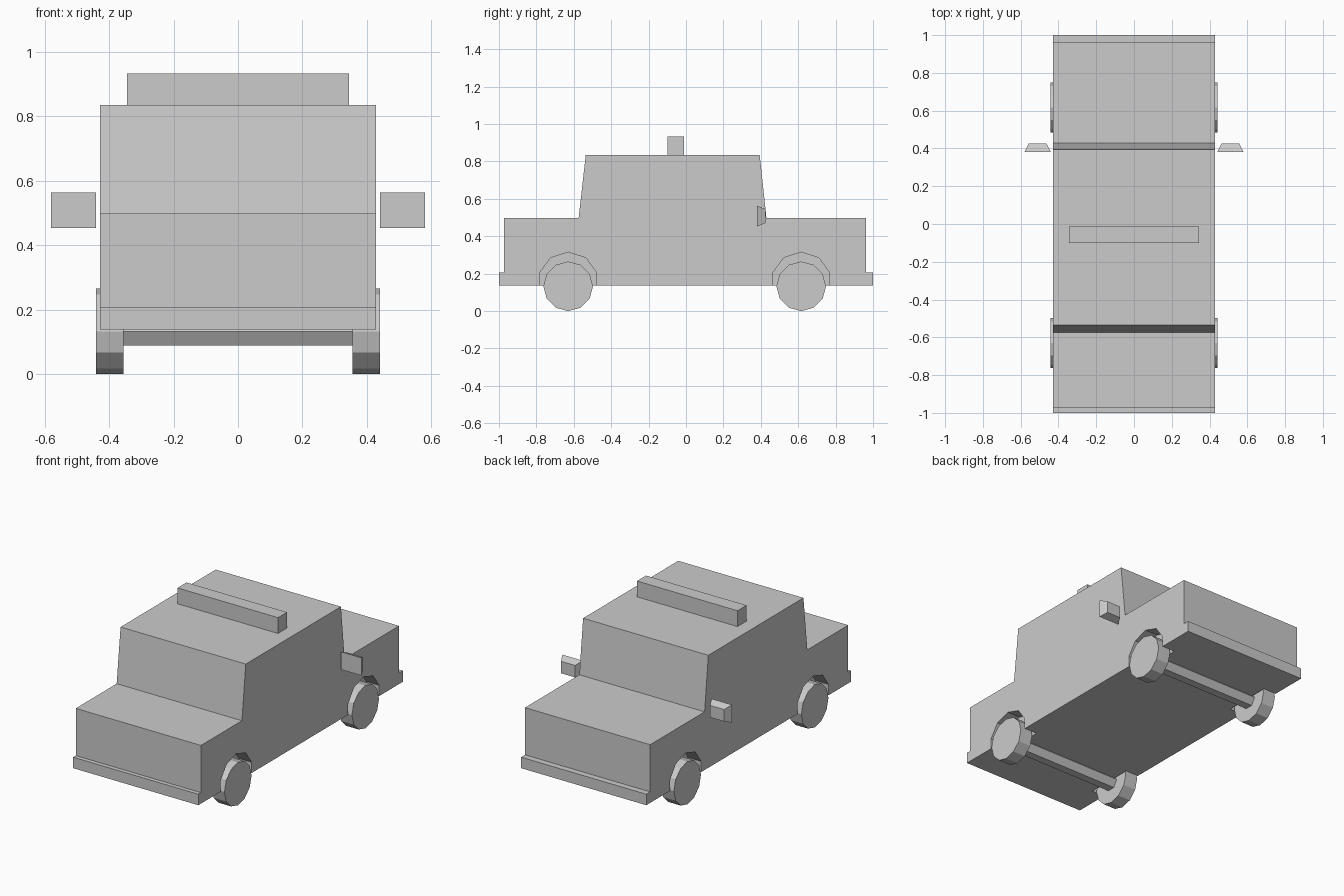
import bpy, bmesh
from math import sin, cos, tau

if "Cube" in bpy.data.objects:
    bpy.data.objects.remove(bpy.data.objects["Cube"])


def make_object(name, bm):
    bmesh.ops.recalc_face_normals(bm, faces=bm.faces)
    mesh = bpy.data.meshes.new(name)
    bm.to_mesh(mesh)
    bm.free()
    obj = bpy.data.objects.new(name, mesh)
    bpy.context.collection.objects.link(obj)
    return obj


def prism(name, profile, x0, x1):
    """Extrude a (y, z) outline from x0 to x1."""
    bm = bmesh.new()
    face = bm.faces.new([bm.verts.new((x0, y, z)) for y, z in profile])
    ext = bmesh.ops.extrude_face_region(bm, geom=[face])
    moved = [v for v in ext["geom"] if isinstance(v, bmesh.types.BMVert)]
    bmesh.ops.translate(bm, verts=moved, vec=(x1 - x0, 0, 0))
    return make_object(name, bm)


def ngon(y, z, r, sides, turn=0.0):
    angles = [turn + tau * i / sides for i in range(sides)]
    return [(y + r * cos(a), z + r * sin(a)) for a in angles]


# Body with bumpers, hood, cabin and trunk as one side profile
body = prism("body", [
    (-1.0, 0.138), (1.0, 0.138), (1.0, 0.206), (0.962, 0.206),
    (0.962, 0.498), (0.43, 0.498), (0.394, 0.834), (-0.536, 0.834),
    (-0.574, 0.498), (-0.974, 0.498), (-0.974, 0.206), (-1.0, 0.206),
], -0.4285, 0.4285)

WHEEL_R = 0.1325
for end, y in (("front", -0.63), ("rear", 0.616)):
    # Axle
    prism(end + "_axle", ngon(y, WHEEL_R, 0.05, 6), -0.36, 0.36)
    for side, s in (("right", 1), ("left", -1)):
        # Wheel
        wheel = prism(f"{end}_{side}_wheel", ngon(y, WHEEL_R, WHEEL_R, 12),
                      s * 0.355, s * 0.441)
        # Wheel arch cut into the body
        cutter = prism(f"{end}_{side}_arch_cutter",
                       ngon(y, 0.155, 0.16, 10, tau / 4), s * 0.34, s * 0.5)
        cutter.hide_render = True
        cutter.hide_viewport = True
        mod = body.modifiers.new("arch", "BOOLEAN")
        mod.operation = "DIFFERENCE"
        mod.solver = "EXACT"
        mod.object = cutter

# Light bar on the roof
prism("roof_light_bar", [(-0.1, 0.834), (-0.012, 0.834),
                         (-0.012, 0.932), (-0.1, 0.932)], -0.344, 0.344)

# Side mirrors: boxes tapering towards +y
for side, s in (("right", 1), ("left", -1)):
    bm = bmesh.new()
    bmesh.ops.create_cube(bm, size=1.0)
    for v in bm.verts:
        back = v.co.y > 0
        width, height = (0.096, 0.074) if back else (0.14, 0.11)
        v.co = (s * 0.51 + v.co.x * width,
                0.425 if back else 0.38,
                0.508 + v.co.z * height)
    make_object(side + "_mirror", bm)
